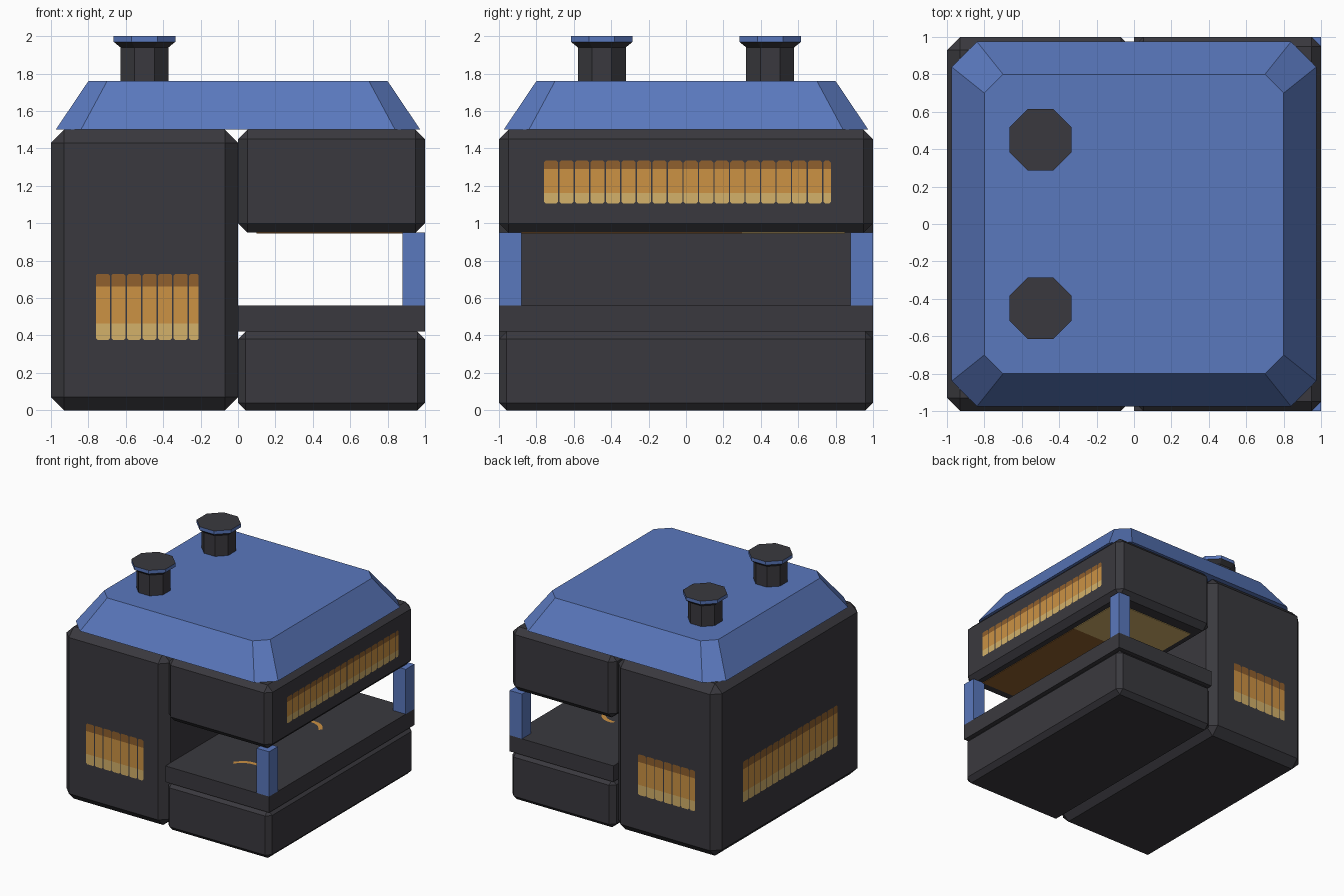
import bpy, bmesh, math
from mathutils import Vector

if "Cube" in bpy.data.objects:
    bpy.data.objects.remove(bpy.data.objects["Cube"])


def material(name, rgb):
    lin = [((c / 255 + 0.055) / 1.055) ** 2.4 for c in rgb]
    m = bpy.data.materials.new(name)
    m.diffuse_color = (*lin, 1)
    m.use_nodes = True
    m.node_tree.nodes["Principled BSDF"].inputs["Base Color"].default_value = m.diffuse_color
    return m


DARK = material("charcoal", (58, 57, 62))
BLUE = material("blue", (90, 120, 189))
BROWN = material("brown", (144, 96, 45))
ORANGE = material("orange", (204, 146, 68))
TAN = material("tan", (211, 177, 106))


def finish(bm, name, mats):
    me = bpy.data.meshes.new(name)
    bm.to_mesh(me)
    bm.free()
    for m in mats:
        me.materials.append(m)
    ob = bpy.data.objects.new(name, me)
    bpy.context.collection.objects.link(ob)
    return ob


def box(name, lo, hi, mat, chamfer=0):
    bm = bmesh.new()
    bmesh.ops.create_cube(bm, size=1)
    for v in bm.verts:
        v.co = [(a + b) / 2 + c * (b - a) for a, b, c in zip(lo, hi, v.co)]
    if chamfer:
        bmesh.ops.bevel(bm, geom=bm.edges[:], offset=chamfer, segments=1,
                        affect='EDGES')
    return finish(bm, name, [mat])


def loft(name, rings, mats, rule=None):
    """Stack of equal-sized point rings, closed at both ends."""
    bm = bmesh.new()
    vs = [[bm.verts.new(p) for p in r] for r in rings]
    n = len(vs[0])
    for i in range(len(vs) - 1):
        for j in range(n):
            k = (j + 1) % n
            f = bm.faces.new((vs[i][j], vs[i][k], vs[i + 1][k], vs[i + 1][j]))
            f.material_index = rule(i) if rule else 0
    bm.faces.new(vs[0][::-1])
    bm.faces.new(vs[-1])
    return finish(bm, name, mats)


# Main blocks
box("tall_body", (-1, -1, 0), (0, 1, 1.5), DARK, 0.07)
box("upper_block", (0, -1, 0.95), (1, 1, 1.5), DARK, 0.05)
box("lower_block", (0, -1, 0), (1, 1, 0.42), DARK, 0.04)
box("counter_slab", (0, -1, 0.42), (1, 1, 0.56), DARK)
for side, y in (("front", -1), ("back", 0.88)):
    box(side + "_post", (0.88, y, 0.56), (1, y + 0.12, 0.95), BLUE)


# Roof with cut corners
def cut_square(a, b, z):
    return [(a, -b, z), (a, b, z), (b, a, z), (-b, a, z),
            (-a, b, z), (-a, -b, z), (-b, -a, z), (b, -a, z)]


loft("roof", [cut_square(0.975, 0.84, 1.5), cut_square(0.8, 0.7, 1.76)], [BLUE])


# Eight-sided chimneys with a blue rim
def octagon(cx, cy, half, z):
    r = half / math.cos(math.pi / 8)
    return [(cx + r * math.cos((i + 0.5) * math.pi / 4),
             cy + r * math.sin((i + 0.5) * math.pi / 4), z) for i in range(8)]


for side, y in (("front", -0.45), ("back", 0.45)):
    profile = [(0.128, 1.74), (0.128, 1.94), (0.165, 1.97), (0.165, 2.0)]
    loft(side + "_chimney", [octagon(-0.5, y, h, z) for h, z in profile],
         [DARK, BLUE], lambda i: 1 if i == 2 else 0)


# Windows: thin rows of round-cornered columns in three colour bands
def window(name, origin, along, width, z0, z1, pitch=0.083):
    origin, along = Vector(origin), Vector(along)
    bm = bmesh.new()
    za, zb = z0 + 0.25 * (z1 - z0), z0 + 0.81 * (z1 - z0)
    c = 0.01

    def face(pts, mat):
        f = bm.faces.new([bm.verts.new(origin + along * u + Vector((0, 0, z)))
                          for u, z in pts])
        f.material_index = mat

    for i in range(math.ceil(width / pitch)):
        a = i * pitch
        b = min(a + pitch - 0.007, width)
        if b - a < 0.025:
            continue
        face([(a + c, z0), (b - c, z0), (b, z0 + c), (b, za), (a, za), (a, z0 + c)], 0)
        face([(a, za), (b, za), (b, zb), (a, zb)], 1)
        face([(a, zb), (b, zb), (b, z1 - c), (b - c, z1), (a + c, z1), (a, z1 - c)], 2)
    return finish(bm, name, [TAN, ORANGE, BROWN])


E = 1.004
window("front_window", (-0.76, -E, 0), (1, 0, 0), 0.55, 0.375, 0.73)
window("back_window", (-0.24, E, 0), (-1, 0, 0), 0.55, 0.375, 0.73)
window("left_window", (-E, 0.65, 0), (0, -1, 0), 1.3, 0.375, 0.73)
window("right_window", (E, -0.76, 0), (0, 1, 0), 1.535, 1.105, 1.335)

# Painted panel under the upper block
box("ceiling_panel_brown", (0.1, -0.88, 0.945), (0.9, 0.3, 0.952), BROWN)
box("ceiling_panel_tan", (0.1, 0.3, 0.945), (0.9, 0.85, 0.952), TAN)


# Small curved marks on the counter
def mark(name, p, q, bend):
    p, q = Vector(p), Vector(q)
    d = (q - p).normalized()
    n = Vector((-d.y, d.x, 0))
    bm = bmesh.new()
    rows = []
    for i in range(7):
        t = i / 6
        mid = p.lerp(q, t) + n * bend * math.sin(math.pi * t)
        rows.append([bm.verts.new(mid + n * s) for s in (-0.018, 0.018)])
    for r, s in zip(rows, rows[1:]):
        bm.faces.new((r[0], s[0], s[1], r[1]))
    return finish(bm, name, [ORANGE])


mark("front_counter_mark", (0.41, -0.65, 0.564), (0.59, -0.57, 0.564), 0.03)
mark("back_counter_mark", (0.46, 0.34, 0.564), (0.62, 0.25, 0.564), 0.03)
